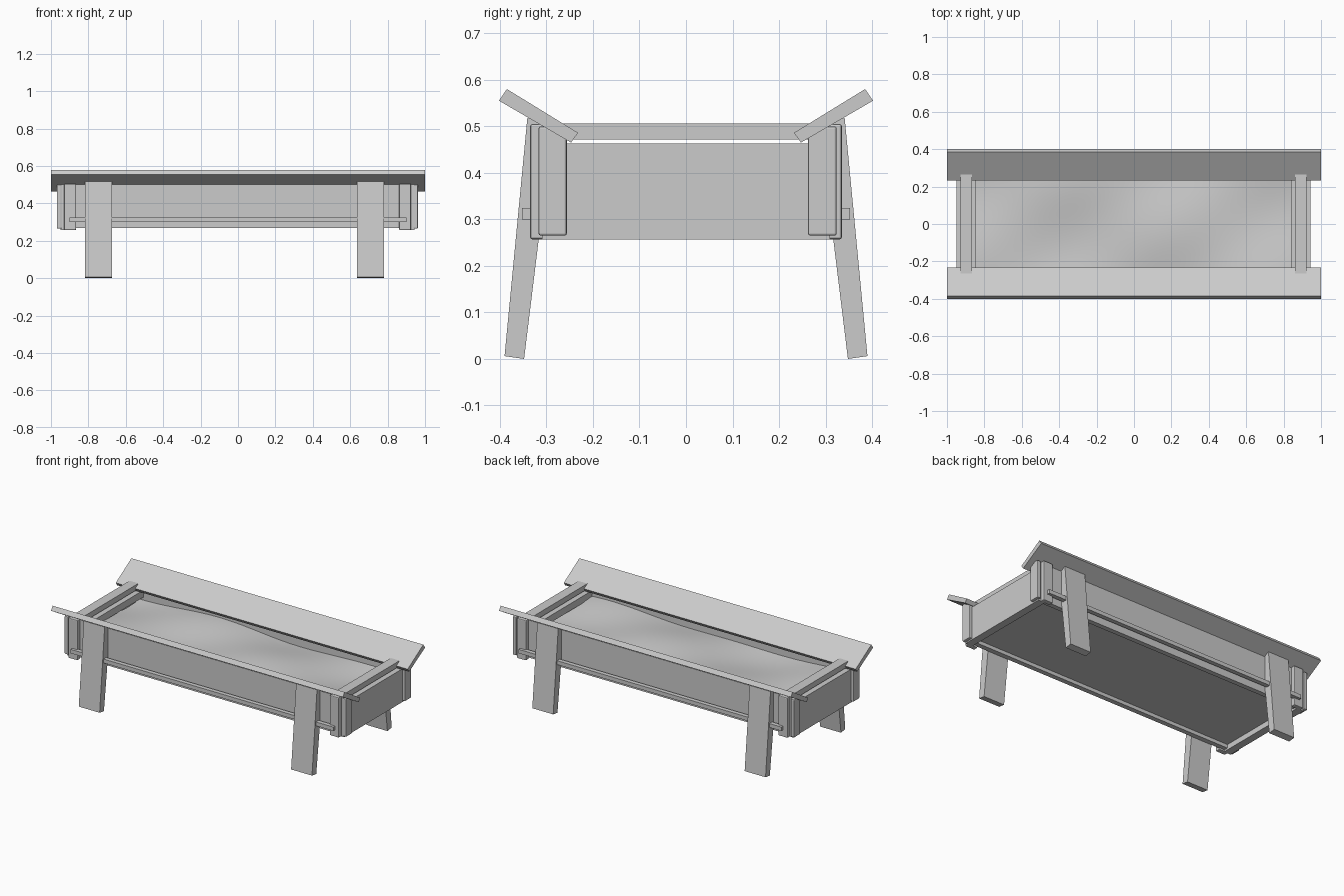
import bpy, bmesh, math
from mathutils import Vector

cube = bpy.data.objects.get("Cube")
if cube:
    bpy.data.objects.remove(cube, do_unlink=True)

grey = bpy.data.materials.new("plain grey")
grey.use_nodes = True
colour = (0.6, 0.6, 0.6, 1)
grey.diffuse_color = colour
grey.node_tree.nodes["Principled BSDF"].inputs["Base Color"].default_value = colour


def finish(name, bm):
    bmesh.ops.recalc_face_normals(bm, faces=bm.faces)
    mesh = bpy.data.meshes.new(name)
    bm.to_mesh(mesh)
    bm.free()
    mesh.materials.append(grey)
    ob = bpy.data.objects.new(name, mesh)
    bpy.context.collection.objects.link(ob)
    return ob


def board(name, x, y, z, bevel=0):
    """Box between the given limits on each axis."""
    bm = bmesh.new()
    bmesh.ops.create_cube(bm, size=1)
    for v in bm.verts:
        v.co = Vector([(a + b) / 2 + c * abs(b - a) for (a, b), c in zip((x, y, z), v.co)])
    ob = finish(name, bm)
    if bevel:
        mod = ob.modifiers.new("soft edges", 'BEVEL')
        mod.width = bevel
        mod.segments = 2
    return ob


def extrusion(name, profile, x0, x1):
    """Plank with a (y, z) profile, running along x."""
    bm = bmesh.new()
    face = bm.faces.new([bm.verts.new((x0, y, z)) for y, z in profile])
    moved = bmesh.ops.extrude_face_region(bm, geom=[face])["geom"]
    verts = [v for v in moved if isinstance(v, bmesh.types.BMVert)]
    bmesh.ops.translate(bm, verts=verts, vec=(x1 - x0, 0, 0))
    return finish(name, bm)


seat_profile = [(0.385, 0.58), (0.402, 0.555), (0.247, 0.465), (0.232, 0.486)]
leg_profile = [(0.341, 0.518), (0.39, 0.006), (0.348, 0), (0.285, 0.515)]

# Long sides: panel, sloping seat, legs, outer rail, corner cleats
for side, s in (("front", -1), ("back", 1)):
    def span(a, b):
        return (s * a, s * b)

    extrusion(side + "_seat", [(s * y, z) for y, z in seat_profile], -1, 1)
    board(side + "_panel", (-0.945, 0.94), span(0.28, 0.31), (0.268, 0.5))
    board(side + "_rail", (-0.9, 0.9), span(0.325, 0.352), (0.3, 0.324))
    for end, x0 in (("right", -0.818), ("left", 0.637)):
        extrusion(f"{side}_{end}_leg", [(s * y, z) for y, z in leg_profile], x0, x0 + 0.143)
    for end, x in (("right", (-0.93, -0.866)), ("left", (0.862, 0.925))):
        board(f"{side}_{end}_side_cleat", x, span(0.305, 0.335), (0.257, 0.505), 0.005)

# Short ends: panel, corner cleats, raised crosspiece, inner strip
for end, s in (("right", -1), ("left", 1)):
    def reach(a, b):
        return (s * a - 0.003, s * b - 0.003)

    board(end + "_panel", reach(0.9, 0.947), (-0.31, 0.31), (0.257, 0.463))
    board(end + "_crosspiece", reach(0.864, 0.925), (-0.3, 0.3), (0.472, 0.506))
    board(end + "_inner_strip", reach(0.842, 0.9), (-0.285, 0.285), (0.42, 0.463))
    for side, y in (("front", (-0.317, -0.256)), ("back", (0.262, 0.324))):
        board(f"{end}_{side}_end_cleat", reach(0.94, 0.965), y, (0.265, 0.5), 0.005)

# Floor set up inside the panels
board("floor", (-0.91, 0.905), (-0.285, 0.285), (0.29, 0.315))

# Rippled filling
bm = bmesh.new()
bmesh.ops.create_grid(bm, x_segments=48, y_segments=18, size=1)
for v in bm.verts:
    x, y = v.co.x * 0.87, v.co.y * 0.285
    ripple = math.sin(4.2 * x + 7 * y + 1) + 0.6 * math.sin(7 * x - 9 * y)
    v.co = (x, y, 0.415 + 0.012 * ripple)
filling = finish("filling", bm)
for f in filling.data.polygons:
    f.use_smooth = True
if filling.data.polygons[0].normal.z < 0:
    filling.data.flip_normals()
